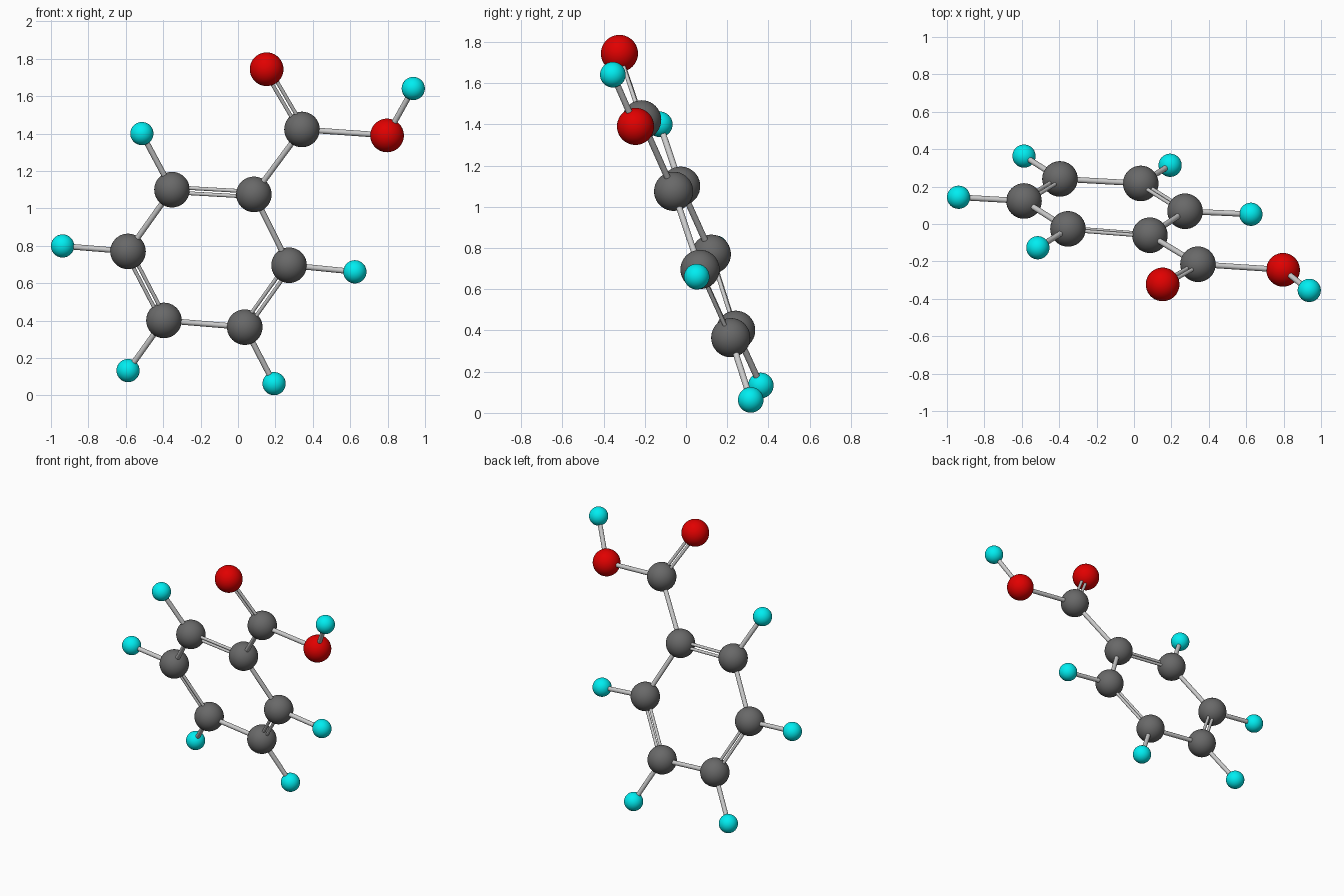
import bpy
from mathutils import Vector

if "Cube" in bpy.data.objects:
    bpy.data.objects.remove(bpy.data.objects["Cube"])


def make_material(name, colour):
    m = bpy.data.materials.new(name)
    m.diffuse_color = (*colour, 1)
    m.use_nodes = True
    m.node_tree.nodes["Principled BSDF"].inputs["Base Color"].default_value = m.diffuse_color
    return m


# element: radius, material
ELEMENTS = {
    "carbon": (0.095, make_material("dark_grey", (0.14, 0.14, 0.14))),
    "oxygen": (0.09, make_material("red", (0.75, 0.0, 0.0))),
    "hydrogen": (0.062, make_material("cyan", (0.0, 0.85, 0.88))),
}

# Atom centres: ring carbons first, then their hydrogens, then the acid group
ATOMS = {
    "c1": ("carbon", (0.085, -0.06, 1.075)),
    "c2": ("carbon", (-0.353, -0.026, 1.10)),
    "c3": ("carbon", (-0.588, 0.123, 0.77)),
    "c4": ("carbon", (-0.396, 0.241, 0.401)),
    "c5": ("carbon", (0.036, 0.217, 0.365)),
    "c6": ("carbon", (0.273, 0.068, 0.696)),
    "h2": ("hydrogen", (-0.514, -0.127, 1.40)),
    "h3": ("hydrogen", (-0.938, 0.143, 0.799)),
    "h4": ("hydrogen", (-0.588, 0.363, 0.133)),
    "h5": ("hydrogen", (0.193, 0.314, 0.063)),
    "h6": ("hydrogen", (0.625, 0.052, 0.661)),
    "c7": ("carbon", (0.342, -0.215, 1.422)),
    "o1": ("oxygen", (0.153, -0.323, 1.744)),
    "o2": ("oxygen", (0.797, -0.245, 1.39)),
    "h7": ("hydrogen", (0.937, -0.355, 1.641)),
}
pos = {k: Vector(p) for k, (_, p) in ATOMS.items()}
SINGLE = ["c2 c3", "c4 c5", "c6 c1", "c1 c7", "c7 o2", "o2 h7",
          "c2 h2", "c3 h3", "c4 h4", "c5 h5", "c6 h6"]
DOUBLE = ["c1 c2", "c3 c4", "c5 c6", "c7 o1"]


def rod(name, a, b, radius):
    d = b - a
    bpy.ops.mesh.primitive_cylinder_add(vertices=24, radius=radius,
                                        depth=d.length, location=(a + b) / 2)
    o = bpy.context.object
    o.name = name
    o.rotation_euler = d.to_track_quat('Z', 'Y').to_euler()
    bpy.ops.object.shade_smooth_by_angle()


# Atom balls
for key, (element, p) in ATOMS.items():
    radius, mat = ELEMENTS[element]
    bpy.ops.mesh.primitive_uv_sphere_add(segments=40, ring_count=20,
                                         radius=radius, location=p)
    ball = bpy.context.object
    ball.name = f"{element}_atom_{key}"
    ball.data.materials.append(mat)
    bpy.ops.object.shade_smooth()

# Single bonds
for pair in SINGLE:
    a, b = pair.split()
    rod(f"single_bond_{a}_{b}", pos[a], pos[b], 0.015)

# Double bonds: two thin rods side by side in the plane of the molecule
normal = (pos["c3"] - pos["c1"]).cross(pos["c5"] - pos["c1"]).normalized()
for pair in DOUBLE:
    a, b = pair.split()
    side = (pos[b] - pos[a]).cross(normal).normalized() * 0.015
    for label, s in (("inner", -1), ("outer", 1)):
        rod(f"double_bond_{label}_{a}_{b}", pos[a] + side * s, pos[b] + side * s, 0.01)
